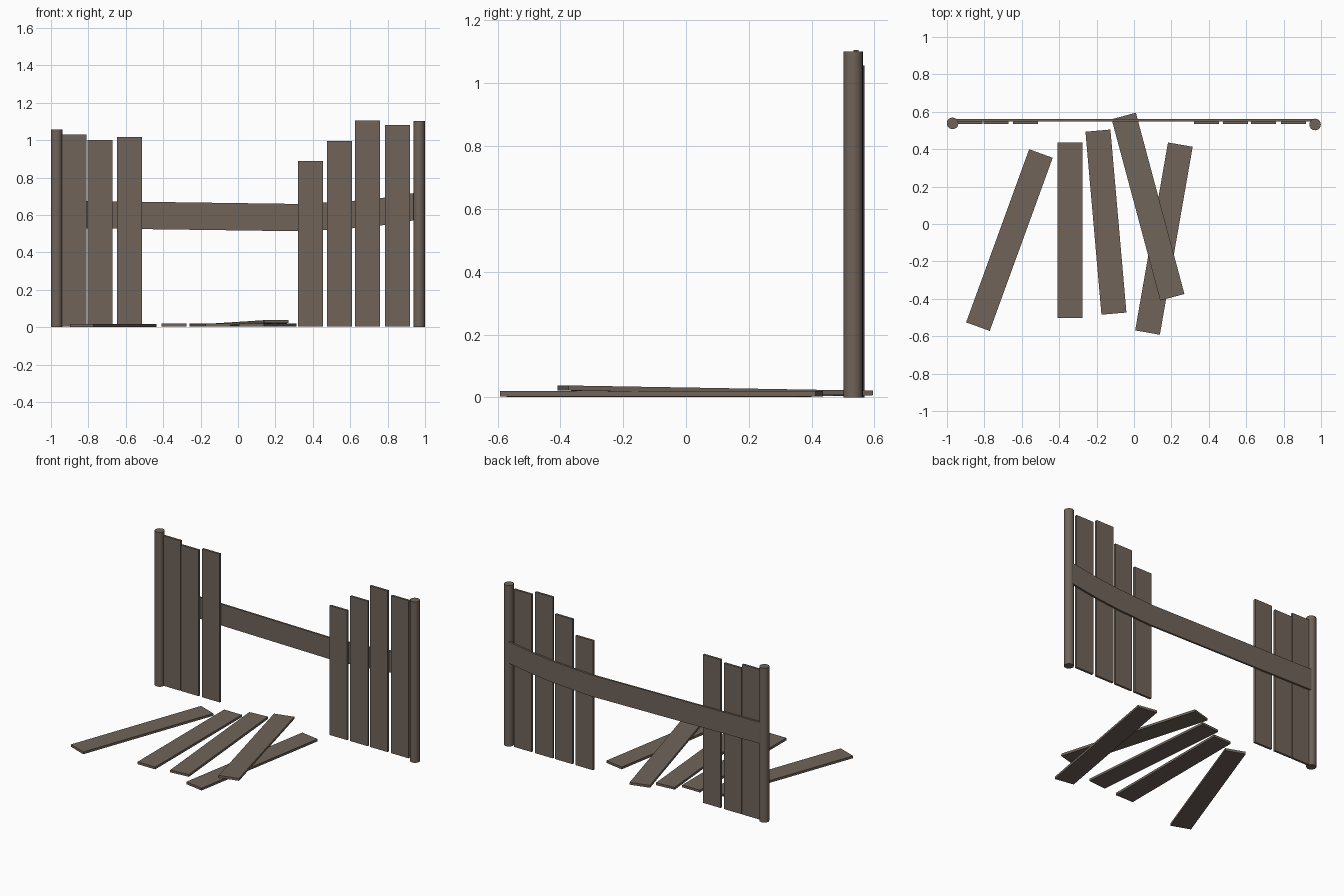
import bpy, bmesh, math
from mathutils import Matrix, Vector

if "Cube" in bpy.data.objects:
    bpy.data.objects.remove(bpy.data.objects["Cube"])

wood = bpy.data.materials.new("weathered_wood")
wood.diffuse_color = (0.16, 0.127, 0.102, 1)
wood.use_nodes = True
wood.node_tree.nodes["Principled BSDF"].inputs["Base Color"].default_value = wood.diffuse_color


def finish(name, bm):
    bmesh.ops.recalc_face_normals(bm, faces=bm.faces)
    me = bpy.data.meshes.new(name)
    bm.to_mesh(me)
    bm.free()
    me.materials.append(wood)
    ob = bpy.data.objects.new(name, me)
    bpy.context.collection.objects.link(ob)
    return ob


def box(name, size, mat):
    bm = bmesh.new()
    bmesh.ops.create_cube(bm, size=1, matrix=mat @ Matrix.Diagonal((*size, 1)))
    return finish(name, bm)


# round end posts
for name, x, y, h in (("left_post", -0.97, 0.538, 1.057), ("right_post", 0.968, 0.532, 1.102)):
    bm = bmesh.new()
    bmesh.ops.create_cone(bm, cap_ends=True, segments=20, radius1=0.031, radius2=0.031,
                          depth=h, matrix=Matrix.Translation((x, y, h / 2)))
    ob = finish(name, bm)
    bpy.context.view_layer.objects.active = ob
    ob.select_set(True)
    bpy.ops.object.shade_smooth_by_angle(angle=math.radians(40))
    ob.select_set(False)

# upright pickets: centre x, height
for i, (x, h) in enumerate(((-0.877, 1.03), (-0.738, 1.002), (-0.579, 1.018),
                            (0.387, 0.889), (0.543, 0.995), (0.692, 1.106), (0.853, 1.082))):
    box(f"picket_{i + 1}", (0.134, 0.015, h - 0.003),
        Matrix.Translation((x, 0.541, h / 2 + 0.0015)))

# sagging cross rail behind the pickets: x, lower edge z
bm = bmesh.new()
rings = []
for x, z in ((-0.967, 0.531), (0.34, 0.513), (0.60, 0.528), (0.77, 0.545), (0.965, 0.575)):
    rings.append([bm.verts.new((x, y, z + dz)) for y, dz in
                  ((0.5485, 0), (0.5615, 0), (0.5615, 0.146), (0.5485, 0.146))])
for a, b in zip(rings, rings[1:]):
    for k in range(4):
        bm.faces.new((a[k], a[(k + 1) % 4], b[(k + 1) % 4], b[k]))
bm.faces.new(rings[0])
bm.faces.new(rings[-1])
finish("cross_rail", bm)

# fallen planks: centre x, y, z, length, turn, tilt (degrees)
for i, (x, y, z, l, turn, tilt) in enumerate((
        (-0.666, -0.086, 0.009, 0.985, -20, 0),
        (-0.343, -0.033, 0.011, 0.937, 0, 0),
        (-0.15, 0.01, 0.012, 0.982, 5, 0),
        (0.075, 0.093, 0.0215, 1.003, 15, -0.95),
        (0.16, -0.078, 0.0115, 1.02, -9.9, 0))):
    m = (Matrix.Translation((x, y, z)) @ Matrix.Rotation(math.radians(turn), 4, 'Z')
         @ Matrix.Rotation(math.radians(tilt), 4, 'X'))
    box(f"fallen_plank_{i + 1}", (0.134, l, 0.016), m)
